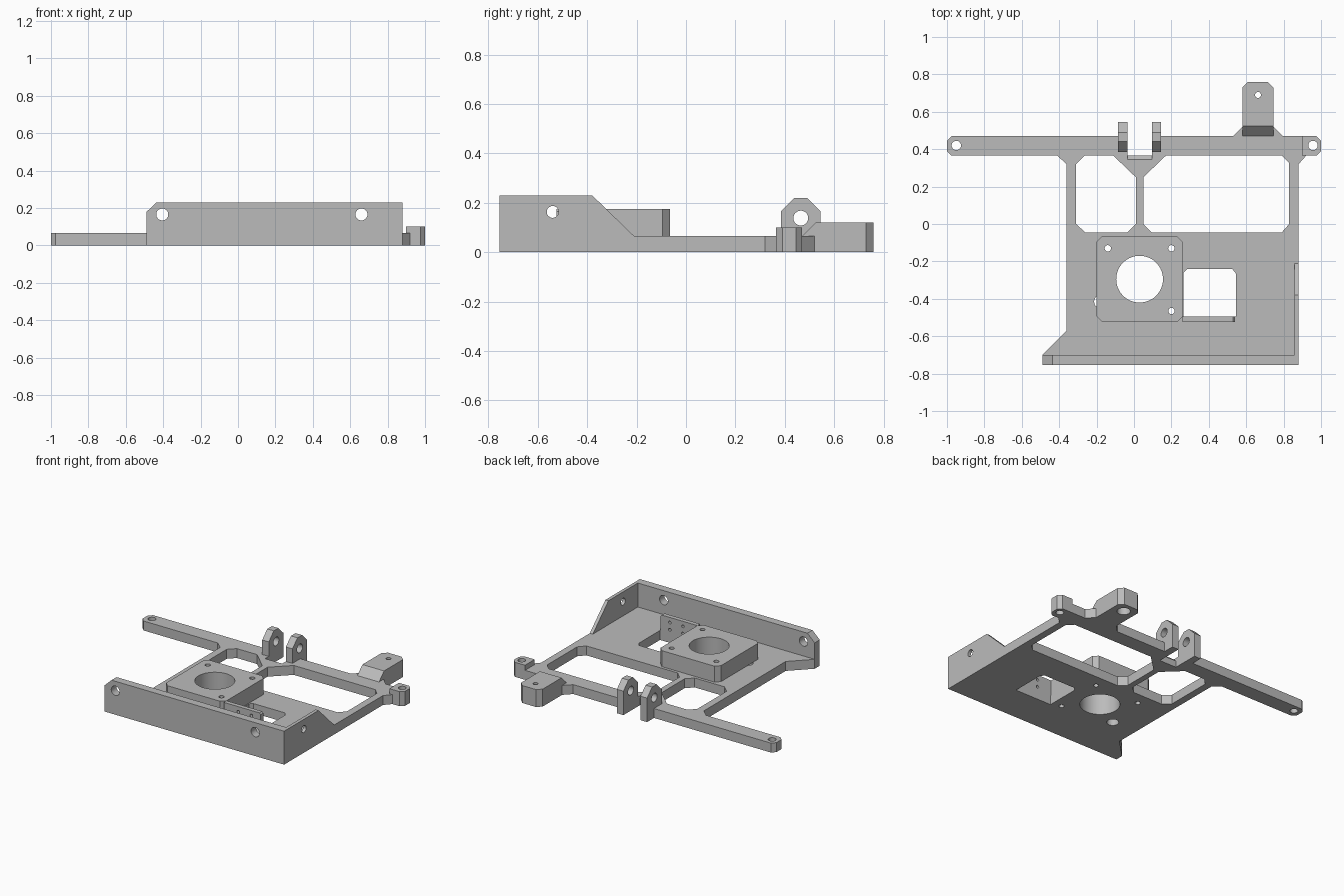
import bpy, bmesh, math

if "Cube" in bpy.data.objects:
    bpy.data.objects.remove(bpy.data.objects["Cube"])

grey = bpy.data.materials.new("plain_grey")
grey.diffuse_color = (0.5, 0.5, 0.5, 1)
grey.use_nodes = True
grey.node_tree.nodes["Principled BSDF"].inputs["Base Color"].default_value = grey.diffuse_color

T = 0.065      # plate thickness
H = 0.23       # wall height
PLACE = {'z': lambda u, v, w: (u, v, w),
         'x': lambda u, v, w: (w, u, v),
         'y': lambda u, v, w: (u, w, v)}


def prism(name, pts, lo, hi, axis='z'):
    """Extrude a 2D profile along an axis."""
    bm = bmesh.new()
    a = [bm.verts.new(PLACE[axis](u, v, lo)) for u, v in pts]
    b = [bm.verts.new(PLACE[axis](u, v, hi)) for u, v in pts]
    n = len(pts)
    bm.faces.new(a)
    bm.faces.new(b)
    for i in range(n):
        j = (i + 1) % n
        bm.faces.new((a[i], a[j], b[j], b[i]))
    bmesh.ops.recalc_face_normals(bm, faces=bm.faces)
    me = bpy.data.meshes.new(name)
    bm.to_mesh(me)
    bm.free()
    me.materials.append(grey)
    ob = bpy.data.objects.new(name, me)
    bpy.context.collection.objects.link(ob)
    return ob


def disc(u, v, r, n=40):
    return [(u + r * math.cos(2 * math.pi * i / n),
             v + r * math.sin(2 * math.pi * i / n)) for i in range(n)]


def chamfered(x0, x1, y0, y1, c):
    return [(x0 + c, y0), (x1 - c, y0), (x1, y0 + c), (x1, y1 - c),
            (x1 - c, y1), (x0 + c, y1), (x0, y1 - c), (x0, y0 + c)]


def cut(ob, pts, lo=-0.1, hi=0.4, axis='z'):
    """Cut a profile-shaped hole through an object."""
    cutter = prism("cutter", pts, lo, hi, axis)
    m = ob.modifiers.new("hole", 'BOOLEAN')
    m.operation, m.solver, m.object = 'DIFFERENCE', 'EXACT', cutter
    dg = bpy.context.evaluated_depsgraph_get()
    me = bpy.data.meshes.new_from_object(ob.evaluated_get(dg))
    ob.modifiers.clear()
    ob.data = me
    bpy.data.objects.remove(cutter)


# Base plate with rails, rear crossbar, corner braces and hinge notch
plate = prism("base_plate", [
    (-.49, -.70), (.88, -.70), (.88, .32), (.92, .365), (.975, .365),
    (1, .39), (1, .445), (.975, .47), (.795, .47), (.745, .52), (.745, .47),
    (.58, .47), (.58, .52), (.53, .47), (.145, .47), (.145, .385),
    (.095, .385), (.095, .345), (-.035, .345), (-.035, .385), (-.085, .385),
    (-.085, .47), (-.975, .47), (-1, .445), (-1, .39), (-.975, .365),
    (-.41, .365), (-.36, .32), (-.36, -.57)], 0, T)
# Large openings between the rails
cut(plate, [(-.31, 0), (-.26, -.045), (-.035, -.045), (.01, 0), (.01, .25),
            (-.11, .365), (-.265, .365), (-.31, .32)])
cut(plate, [(.05, 0), (.095, -.045), (.79, -.045), (.83, 0), (.83, .325),
            (.79, .365), (.17, .365), (.05, .25)])
# Window beside the motor mount, cable hole, left bar-end hole
cut(plate, [(.265, -.495), (.545, -.495), (.545, -.265), (.525, -.24),
            (.285, -.24), (.265, -.26)])
cut(plate, disc(-.175, -.415, .038))
cut(plate, disc(-.95, .42, .025))

# Raised motor mount
mount = prism("motor_mount", chamfered(-.2, .26, -.525, -.065, .03), T, .175)
for ob in (plate, mount):
    cut(ob, disc(.03, -.295, .125, 64))
    for x, y in ((-.14, -.13), (.2, -.13), (.2, -.465)):
        cut(ob, disc(x, y, .017, 24))

# Upright bracket at the window edge
bracket = prism("window_bracket", [(.26, T), (.54, T), (.54, .165),
                                   (.53, .175), (.26, .175)], -.525, -.495, 'y')
for x in (.37, .47):
    for z in (.09, .14):
        cut(bracket, disc(x, z, .01, 16), -.6, -.4, 'y')

# Front and side walls
front = prism("front_wall", [(-.49, 0), (.88, 0), (.88, H), (-.435, H),
                             (-.49, .178)], -.755, -.70, 'y')
for x in (-.405, .66):
    cut(front, disc(x, .165, .032), -.9, -.6, 'y')
side = prism("side_wall", [(-.70, T), (-.21, T), (-.38, H), (-.70, H)],
             .857, .88, 'x')
cut(side, disc(-.54, .163, .024), .8, 1, 'x')

# Hinge lugs and the sloped lip between them
for name, x in (("hinge_lug_left", -.085), ("hinge_lug_right", .095)):
    lug = prism(name, [(.385, 0), (.545, 0), (.545, .165), (.49, .22),
                       (.44, .22), (.385, .165)], x, x + .05, 'x')
    cut(lug, disc(.465, .138, .03), x - .1, x + .1, 'x')
prism("hinge_lip", [(.345, 0), (.365, 0), (.365, .045), (.345, T)],
      -.035, .095, 'x')

# Raised post on the right bar end
post = prism("bar_end_post", [(.897, .365), (.975, .365), (1, .39), (1, .445),
                              (.975, .47), (.897, .47)], T, .1)
for ob in (plate, post):
    cut(ob, disc(.957, .42, .025))

# Rear mounting tab: sloped front, chamfered end, counterbored hole
tab = prism("rear_tab", [(.47, 0), (.76, 0), (.76, .12), (.525, .12),
                         (.47, T)], .58, .745, 'x')
for s in (-1, 1):
    xe = .6625 + s * .0825
    cut(tab, [(xe - s * .03, .76), (xe - s * .06, .79), (xe + s * .06, .79),
              (xe + s * .03, .70), (xe, .73)])
cut(tab, disc(.663, .69, .016, 24))
cut(tab, disc(.663, .69, .042), -.1, .06)

# Flat faces with smooth hole walls
for ob in bpy.context.scene.objects:
    ob.select_set(True)
    bpy.context.view_layer.objects.active = ob
bpy.ops.object.shade_smooth_by_angle(angle=math.radians(25))
